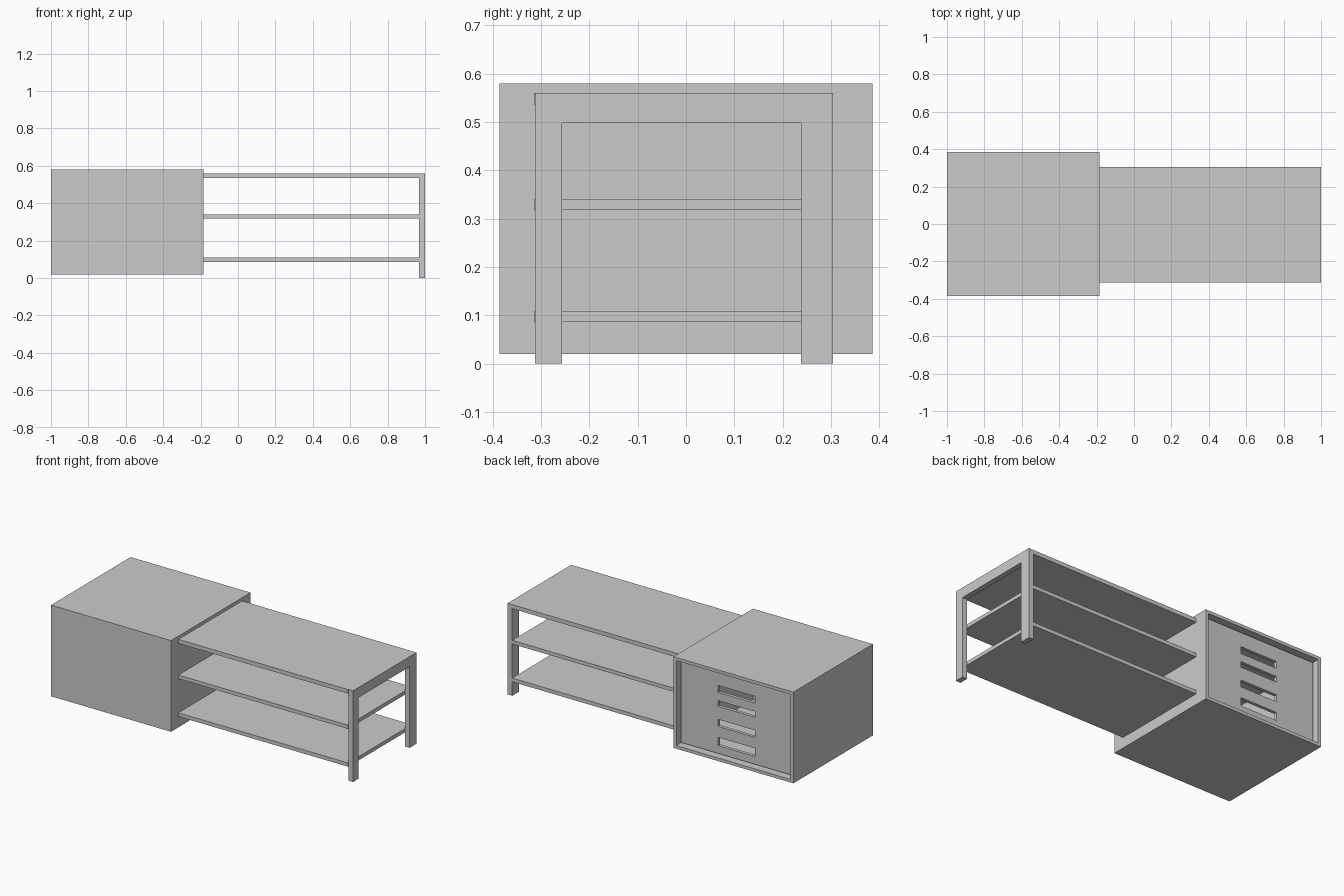
import bpy, bmesh
from mathutils import Vector

if "Cube" in bpy.data.objects:
    bpy.data.objects.remove(bpy.data.objects["Cube"])


def finish(name, bm):
    bmesh.ops.recalc_face_normals(bm, faces=bm.faces)
    me = bpy.data.meshes.new(name)
    bm.to_mesh(me)
    bm.free()
    ob = bpy.data.objects.new(name, me)
    bpy.context.collection.objects.link(ob)
    return ob


def add_box(bm, lo, hi):
    lo, hi = Vector(lo), Vector(hi)
    verts = bmesh.ops.create_cube(bm, size=1)["verts"]
    for v in verts:
        v.co = (lo + hi) / 2 + v.co * (hi - lo)


def box(name, lo, hi):
    bm = bmesh.new()
    add_box(bm, lo, hi)
    return finish(name, bm)


X0, X1 = -1.0, -0.185      # cabinet sides
YB = 0.386                 # cabinet half depth
Z0, Z1 = 0.02, 0.58        # cabinet bottom and top
WALL = 0.027
RECESS = 0.035

# Cabinet shell: hollow box, open at the back
bm = bmesh.new()
add_box(bm, (X0, -YB, Z0), (X1, YB, Z1))
bm.faces.ensure_lookup_table()
bm.normal_update()
back = max(bm.faces, key=lambda f: f.calc_center_median().y)
bmesh.ops.inset_region(bm, faces=[back], thickness=WALL)
ext = bmesh.ops.extrude_discrete_faces(bm, faces=[back])["faces"]
bmesh.ops.translate(bm, verts=ext[0].verts, vec=(0, -(2 * YB - WALL), 0))
finish("cabinet_shell", bm)

# Recessed back panel with four cable slots
panel = box("cabinet_back_panel",
            (X0 + WALL, YB - RECESS - 0.02, Z0 + WALL),
            (X1 - WALL, YB - RECESS, Z1 - WALL))
bm = bmesh.new()
for lo, hi in ((0.422, 0.465), (0.336, 0.371), (0.213, 0.256), (0.095, 0.146)):
    add_box(bm, (-0.715, 0.2, lo), (-0.462, 0.5, hi))
cutter = finish("slot_cutter", bm)
cutter.hide_render = True
mod = panel.modifiers.new("slots", "BOOLEAN")
mod.operation = "DIFFERENCE"
mod.solver = "EXACT"
mod.object = cutter
bpy.context.view_layer.objects.active = panel
bpy.ops.object.modifier_apply(modifier=mod.name)
bpy.data.objects.remove(cutter)

# Three open shelves running from the cabinet to the end frame
LEG_X = 0.968
for name, lo, hi in (("lower_shelf", 0.086, 0.109),
                     ("middle_shelf", 0.318, 0.341),
                     ("top_shelf", 0.535, 0.56)):
    box(name, (X1, -0.314, lo), (LEG_X, 0.304, hi))

# End frame: arch-shaped pair of legs with a top rail
profile = [(-0.312, 0), (-0.257, 0), (-0.257, 0.498), (0.238, 0.498),
           (0.238, 0), (0.304, 0), (0.304, 0.56), (-0.312, 0.56)]
bm = bmesh.new()
face = bm.faces.new([bm.verts.new((LEG_X, y, z)) for y, z in profile])
geom = bmesh.ops.extrude_face_region(bm, geom=[face])["geom"]
bmesh.ops.translate(bm, vec=(1.0 - LEG_X, 0, 0),
                    verts=[g for g in geom if isinstance(g, bmesh.types.BMVert)])
finish("end_leg_frame", bm)
